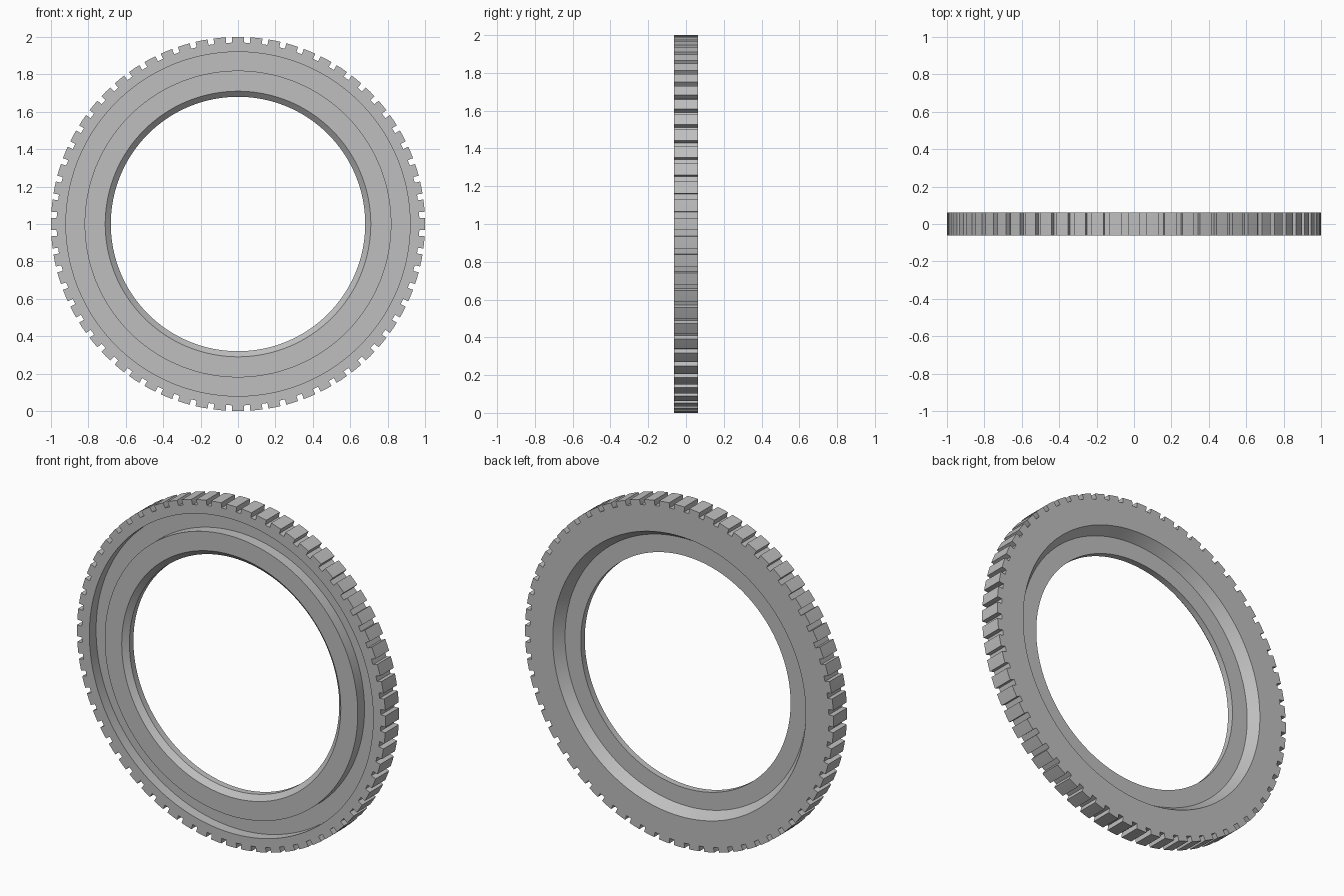
import bpy, bmesh
from math import cos, sin, tau, radians

cube = bpy.data.objects.get("Cube")
if cube:
    bpy.data.objects.remove(cube, do_unlink=True)

TEETH = 64
ROOT, TIP = 0.97, 1.0
FRONT, BACK = -0.0625, 0.0625
NOTCH = 0.032                      # angular width of each notch


def section(outer):
    """Closed cross-section (radius, y) of the ring for a given outer radius."""
    return [
        (ROOT, FRONT), (outer, FRONT), (outer, BACK), (ROOT, BACK),   # tread
        (0.82, BACK), (0.782, 0.003), (0.68, 0.003),                  # rear recess
        (0.68, -0.034), (0.71, FRONT),                                # bore and chamfer
        (0.82, FRONT), (0.82, 0.0), (0.92, 0.0), (0.92, FRONT),       # front groove
    ]


def add_column(bm, angle, outer):
    return [bm.verts.new((r * cos(angle), y, 1 + r * sin(angle)))
            for r, y in section(outer)]


# Sweep the section around the axle, stepping in and out for each tooth
pitch = tau / TEETH
half = (pitch - NOTCH) / 2
bm = bmesh.new()
columns = []
for i in range(TEETH):
    for offset, outer in ((-half, ROOT), (-half, TIP), (0, TIP), (half, TIP), (half, ROOT)):
        columns.append(add_column(bm, i * pitch + offset, outer))
for a, b in zip(columns, columns[1:] + columns[:1]):
    for j in range(len(a)):
        k = (j + 1) % len(a)
        bm.faces.new((a[j], a[k], b[k], b[j]))
bmesh.ops.remove_doubles(bm, verts=bm.verts, dist=0.0001)
bmesh.ops.recalc_face_normals(bm, faces=bm.faces)

mesh = bpy.data.meshes.new("toothed_ring")
bm.to_mesh(mesh)
bm.free()
ring = bpy.data.objects.new("toothed_ring", mesh)
bpy.context.collection.objects.link(ring)

# Plain grey material
colour = (0.52, 0.52, 0.52, 1)
grey = bpy.data.materials.new("grey")
grey.use_nodes = True
grey.diffuse_color = colour
grey.node_tree.nodes["Principled BSDF"].inputs["Base Color"].default_value = colour
mesh.materials.append(grey)

# Smooth round surfaces, sharp steps
bpy.ops.object.select_all(action='DESELECT')
ring.select_set(True)
bpy.context.view_layer.objects.active = ring
bpy.ops.object.shade_smooth_by_angle(angle=radians(20))
